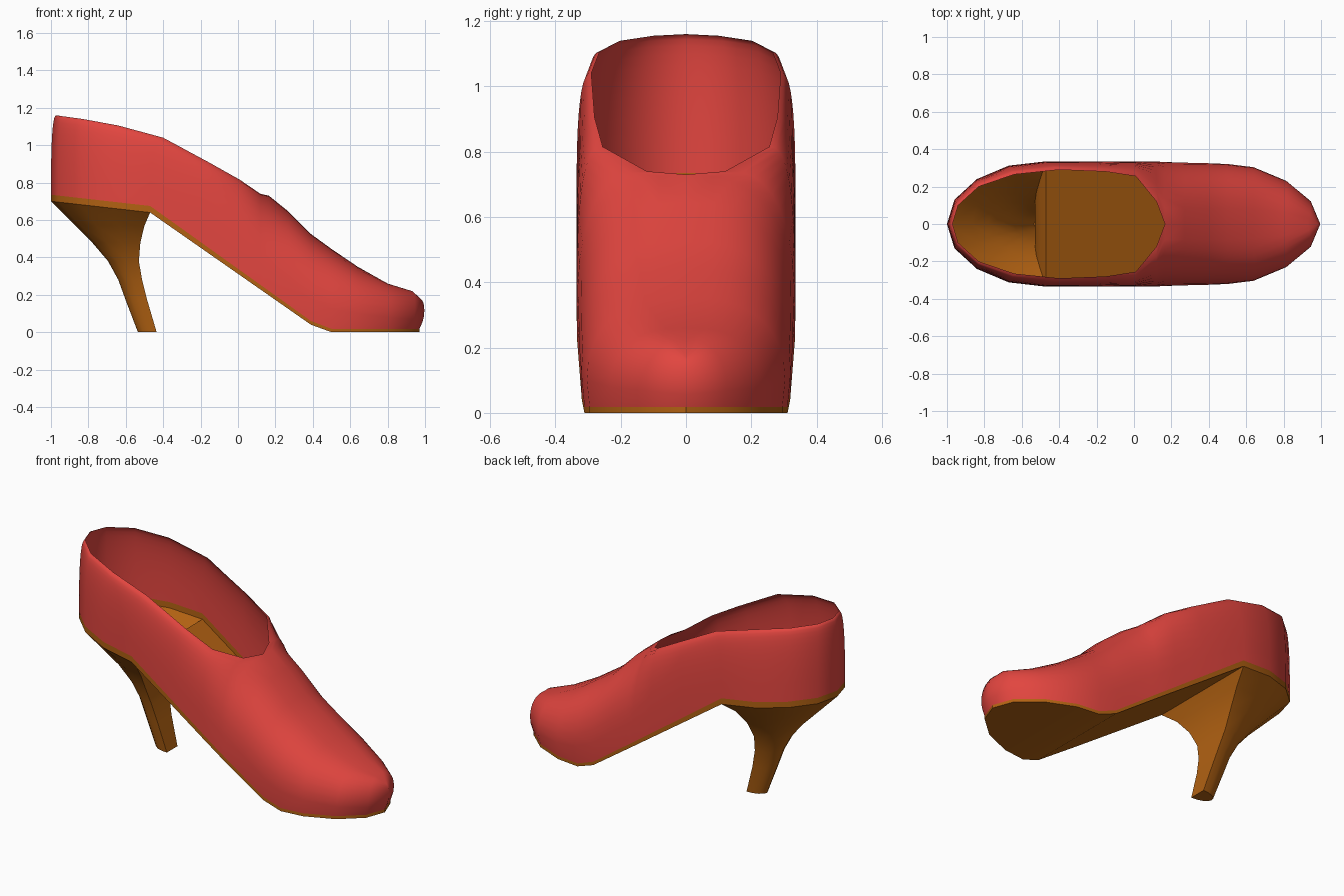
import bpy, bmesh, math
from math import sin, cos, pi

if "Cube" in bpy.data.objects:
    bpy.data.objects.remove(bpy.data.objects["Cube"])


def material(name, rgb):
    m = bpy.data.materials.new(name)
    m.diffuse_color = (*rgb, 1)
    m.use_nodes = True
    m.node_tree.nodes["Principled BSDF"].inputs["Base Color"].default_value = m.diffuse_color
    return m


red = material("red leather", (0.76, 0.06, 0.05))
brown = material("tan brown", (0.44, 0.12, 0.006))


def lerp_table(pts, x):
    """Piecewise linear lookup."""
    for (x0, v0), (x1, v1) in zip(pts, pts[1:]):
        if x <= x1:
            return v0 + (v1 - v0) * max(0, x - x0) / (x1 - x0)
    return pts[-1][1]


def half_grid(name, rows, mat, skip=lambda i, j: False, angle=35):
    """Skin rows of points on the +y side, then mirror across y."""
    bm = bmesh.new()
    v = [[bm.verts.new(p) for p in r] for r in rows]
    for i in range(len(v) - 1):
        for j in range(len(v[i]) - 1):
            if not skip(i, j):
                bm.faces.new((v[i][j], v[i][j + 1], v[i + 1][j + 1], v[i + 1][j]))
    bmesh.ops.delete(bm, geom=[p for p in bm.verts if not p.link_faces], context='VERTS')
    bmesh.ops.remove_doubles(bm, verts=bm.verts[:], dist=1e-5)
    me = bpy.data.meshes.new(name)
    bm.to_mesh(me)
    bm.free()
    me.materials.append(mat)
    ob = bpy.data.objects.new(name, me)
    bpy.context.collection.objects.link(ob)
    bpy.ops.object.select_all(action='DESELECT')
    ob.select_set(True)
    bpy.context.view_layer.objects.active = ob
    mod = ob.modifiers.new("mirror", 'MIRROR')
    mod.use_axis = (False, True, False)
    mod.merge_threshold = 0.0005
    bpy.ops.object.modifier_apply(modifier="mirror")
    bpy.ops.object.shade_smooth_by_angle(angle=math.radians(angle))
    return ob


# Stations along the foot: x, half width, then top edge x, half width, height
STATIONS = [
    (-1.00, 0.000, -0.97, 0.000, 1.160),
    (-0.96, 0.130, -0.94, 0.100, 1.155),
    (-0.84, 0.240, -0.83, 0.200, 1.140),
    (-0.67, 0.312, -0.64, 0.265, 1.105),
    (-0.47, 0.335, -0.40, 0.290, 1.040),
    (-0.20, 0.335, -0.15, 0.280, 0.905),
    (0.00, 0.335, 0.01, 0.255, 0.815),
    (0.12, 0.335, 0.12, 0.120, 0.740),
    (0.165, 0.335, 0.165, 0.0, 0.730),
    (0.27, 0.335, 0.27, 0.0, 0.645),
    (0.39, 0.335, 0.39, 0.0, 0.525),
    (0.50, 0.333, 0.50, 0.0, 0.445),
    (0.64, 0.315, 0.64, 0.0, 0.350),
    (0.82, 0.240, 0.80, 0.0, 0.260),
    (0.95, 0.130, 0.93, 0.0, 0.220),
    (1.00, 0.000, 0.98, 0.0, 0.170),
]
SEAM = [(-1, 0.735), (-0.47, 0.675), (0.39, 0.06), (0.5, 0.018), (1, 0.018)]
BOTTOM = [(-1, 0.70), (-0.47, 0.64), (0.39, 0.04), (0.5, 0), (1, 0)]
TUCK_Y = [(0.1, 0), (0.5, 0.022), (0.95, 0.015), (1, 0)]
TUCK_X = [(0.6, 0), (0.95, 0.022), (1, 0.03)]

# Upper: rounded walls that close over the front of the foot
P, K = 0.75, 10
rows = []
for x, w, xt, wt, zt in STATIONS:
    zb, row = lerp_table(SEAM, x), []
    for k in range(K + 1):
        t = pi / 2 * k / K
        u = sin(t) ** P
        c = max(0.0, cos(t)) ** P if k < K else 0
        tuck = (1 - u) ** 3
        row.append((xt + (x - xt) * c - lerp_table(TUCK_X, x) * tuck,
                    wt + (w - wt) * c - lerp_table(TUCK_Y, x) * tuck,
                    zb + (zt - zb) * u))
    rows.append(row)
half_grid("upper", rows, red, angle=50)

# Sole: thin edge band all round, flat underside ahead of the heel
rows = []
for x, w, *_ in STATIONS:
    xx, y = x - lerp_table(TUCK_X, x), w - lerp_table(TUCK_Y, x)
    zb, zs = lerp_table(BOTTOM, x), lerp_table(SEAM, x)
    rows.append([(xx, 0, zb), (xx, y, zb), (xx, y, zs)])
half_grid("sole", rows, brown, skip=lambda i, j: j == 0 and i < 4)

# Heel: hollow D-shaped funnel; levels are z, front x, rear x, half width
LEVELS = [
    (0.00, -0.435, -0.535, 0.000),
    (0.00, -0.435, -0.535, 0.050),
    (0.17, -0.485, -0.600, 0.065),
    (0.28, -0.513, -0.640, 0.083),
    (0.38, -0.530, -0.695, 0.115),
    (0.48, -0.522, -0.780, 0.170),
    (0.57, -0.500, -0.870, 0.245),
    (0.64, -0.470, -1.000, 0.335),
]
rows = []
for z, xf, xr, h in LEVELS:
    rise = 0.06 if z == 0.64 else 0
    row = [(xf, 0, z)]
    for x, w, *_ in reversed(STATIONS[:5]):
        f = (x + 0.47) / -0.53
        row.append((xf + (xr - xf) * f, h * w / 0.335, z + rise * f))
    rows.append(row)
half_grid("heel", rows, brown, angle=40)
